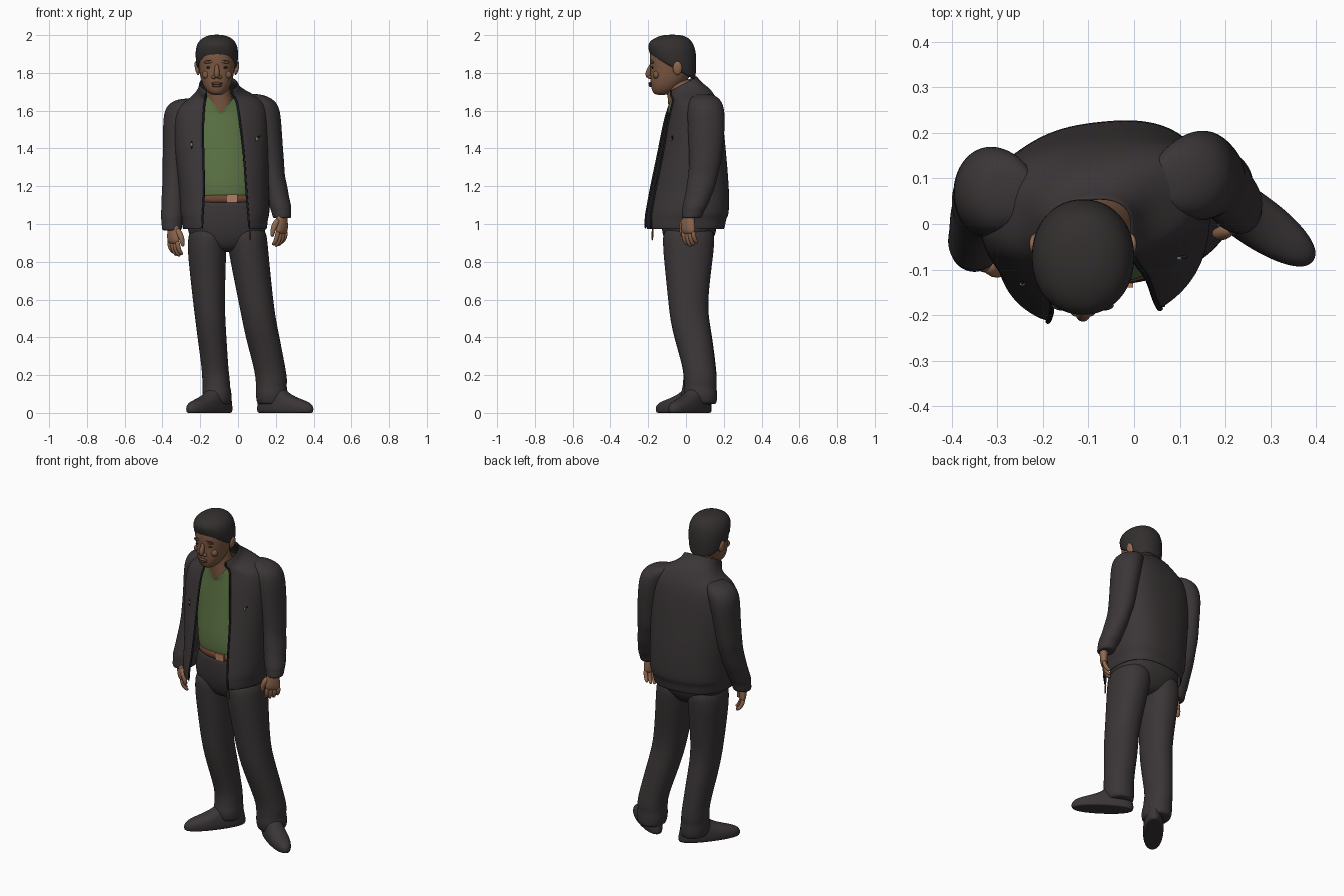
import bpy, bmesh, math
from mathutils import Vector, Matrix

def mat(name, r, g, b):
    m = bpy.data.materials.new(name)
    m.diffuse_color = (r, g, b, 1)
    return m

CLOTH = mat("dark cloth", .043, .036, .037)
HAIR = mat("dark hair", .033, .028, .028)
TRIM = mat("black trim", .012, .012, .016)
GREEN = mat("green knit", .105, .17, .058)
FACE = mat("face skin", .20, .098, .055)
HAND = mat("hand skin", .29, .145, .082)
LIP = mat("dark lip", .13, .055, .036)
BELT = mat("brown leather", .16, .06, .032)
BUCKLE = mat("copper buckle", .45, .21, .12)
METAL = mat("zip metal", .32, .29, .27)

def finish(name, bm, m, sub=0, thick=0):
    me = bpy.data.meshes.new(name)
    bm.to_mesh(me)
    bm.free()
    for p in me.polygons:
        p.use_smooth = True
    me.materials.append(m)
    ob = bpy.data.objects.new(name, me)
    bpy.context.collection.objects.link(ob)
    if thick:
        s = ob.modifiers.new("thickness", 'SOLIDIFY')
        s.thickness, s.offset = thick, -1
    if sub:
        s = ob.modifiers.new("smooth", 'SUBSURF')
        s.levels = s.render_levels = sub
    return ob

def skin_rings(bm, rings, closed=True, cap=True):
    vs = [[bm.verts.new(p) for p in r] for r in rings]
    n = len(vs[0])
    for a, b in zip(vs, vs[1:]):
        for i in range(n if closed else n - 1):
            j = (i + 1) % n
            bm.faces.new((a[i], a[j], b[j], b[i]))
    if cap and closed:
        bm.faces.new(vs[0][::-1])
        bm.faces.new(vs[-1])

def loft(name, secs, m, n=28, e=2.0, cap=True, gaps=None, shear=0, sub=2, thick=0, fn=None):
    """Stacked rings (z, cx, cy, rx, ry, tilt); gaps open the front between two x values."""
    rings = []
    for k, s in enumerate(secs):
        z, cx, cy, rx, ry = s[:5]
        tilt = s[5] if len(s) > 5 else 0
        a0, a1, cnt = 0, 2 * math.pi, n
        if gaps:
            ang = []
            for x in gaps[k]:
                q = max(-1, min(1, (x - cx) / rx))
                ang.append(math.acos(math.copysign(abs(q) ** (e / 2), q)))
            a0, a1, cnt = -ang[1], 2 * math.pi - ang[0], n - 1
        ring = []
        for i in range(n):
            a = a0 + (a1 - a0) * i / cnt
            c, d = math.cos(a), math.sin(a)
            dx = rx * math.copysign(abs(c) ** (2 / e), c)
            dy = ry * math.copysign(abs(d) ** (2 / e), d)
            p = Vector((cx + dx, cy + dy + shear * dx, z + tilt * dy))
            ring.append(fn(p, k) if fn else p)
        rings.append(ring)
    bm = bmesh.new()
    skin_rings(bm, rings, not gaps, cap)
    ob = finish(name, bm, m, sub, thick)
    return ob, rings

def tube(name, pts, rad, m, n=10, sub=1):
    pts = [Vector(p) for p in pts]
    rings = []
    for i, p in enumerate(pts):
        t = (pts[min(i + 1, len(pts) - 1)] - pts[max(i - 1, 0)]).normalized()
        u = t.cross(Vector((1, .2, 0))).normalized()
        v = t.cross(u)
        r = rad[i] if isinstance(rad, (list, tuple)) else rad
        rings.append([p + r * (u * math.cos(a) + v * math.sin(a))
                      for a in (2 * math.pi * k / n for k in range(n))])
    bm = bmesh.new()
    skin_rings(bm, rings)
    return finish(name, bm, m, sub)

def ball(name, loc, scale, m, rot=0):
    bm = bmesh.new()
    M = Matrix.Translation(loc) @ Matrix.Rotation(rot, 4, 'Y') @ Matrix.Diagonal((*scale, 1))
    bmesh.ops.create_uvsphere(bm, u_segments=20, v_segments=12, radius=1, matrix=M)
    return finish(name, bm, m)

def front_y(ob, x, z):
    bpy.context.view_layer.update()
    hit, loc, _, _ = ob.ray_cast(Vector((x, -1, z)), Vector((0, 1, 0)))
    return loc.y if hit else -.15

# Jacket body, open at the front, with collar and hem band
secs = [(.97, -.07, -.01, .224, .212), (1.03, -.07, -.005, .228, .214), (1.045, -.07, .003, .236, .220),
        (1.1, -.07, .010, .238, .215), (1.2, -.075, .020, .238, .205), (1.4, -.088, .034, .25, .172),
        (1.54, -.09, .04, .25, .152), (1.62, -.085, .045, .24, .133), (1.665, -.065, .04, .19, .115, .08),
        (1.695, -.088, .018, .135, .105, .25), (1.715, -.1, -.015, .108, .088, .45),
        (1.745, -.103, -.022, .104, .08, .5)]
gaps = [(-.19, .06), (-.188, .056), (-.187, .055), (-.183, .05), (-.178, .042), (-.185, .03), (-.185, .01),
        (-.18, 0), (-.175, -.01), (-.17, -.02), (-.168, -.03), (-.168, -.03)]
jacket, rings = loft("jacket_body", secs, CLOTH, n=44, e=2.5, gaps=gaps, shear=.1, thick=.012)
for side, idx in (("left", 0), ("right", -1)):
    tube(side + "_zip_edge", [r[idx] for r in rings], .006, TRIM, 8)
tube("zip_pull", [(.062, -.175, .985), (.063, -.178, .95), (.064, -.178, .91)], [.004, .006, .005], BELT, 8)

# Sleeves
loft("right_sleeve", [(.965, -.35, -.055, .045, .044), (.97, -.35, -.055, .054, .053), (1.02, -.349, -.045, .056, .056),
     (1.035, -.348, -.04, .062, .064), (1.09, -.345, -.018, .06, .067), (1.16, -.341, .012, .064, .074),
     (1.24, -.338, .035, .06, .078), (1.3, -.336, .05, .066, .084), (1.4, -.33, .06, .066, .09),
     (1.52, -.322, .07, .076, .1), (1.6, -.308, .072, .084, .1), (1.645, -.285, .072, .075, .08),
     (1.665, -.26, .07, .04, .04)], CLOTH)
loft("left_sleeve", [(1.03, .233, .03, .042, .045), (1.035, .233, .03, .05, .055), (1.075, .228, .04, .053, .058),
     (1.09, .224, .046, .06, .066), (1.15, .21, .065, .058, .07), (1.2, .2, .08, .062, .077),
     (1.26, .188, .09, .058, .078), (1.31, .178, .1, .068, .084), (1.4, .17, .105, .068, .09),
     (1.53, .154, .108, .076, .1), (1.62, .138, .105, .083, .098), (1.665, .11, .1, .075, .08),
     (1.69, .075, .095, .04, .04)], CLOTH)

# Chest pocket zips
for side, x, z, lean in (("right", -.245, 1.42, 0), ("left", .1, 1.45, .02)):
    y = front_y(jacket, x, z) - .003
    tube(side + "_pocket_zip", [(x - lean, y, z - .025), (x, y, z), (x + lean, y, z + .02)], .004, TRIM, 8)
    ball(side + "_pocket_pull", (x, y - .003, z), (.006, .004, .01), METAL)

# Shirt with a V neck
def vneck(p, k):
    if k >= 6 and p.y < 0:
        p.z -= (.10 if k == 7 else .06) * max(0, 1 - abs(p.x + .09) / .085)
    return p
shirt, _ = loft("shirt", [(1.14, -.07, .01, .175, .135), (1.17, -.07, .01, .18, .142), (1.25, -.075, .015, .185, .145),
     (1.38, -.08, .03, .19, .145), (1.48, -.085, .035, .19, .14), (1.57, -.085, .03, .17, .125),
     (1.64, -.088, .012, .125, .105), (1.69, -.09, -.005, .09, .092)], GREEN, n=48, e=2.2, cap=False, fn=vneck)

# Belt and buckle
belt, _ = loft("belt", [(1.112, -.065, .01, .178, .142), (1.116, -.065, .01, .181, .146), (1.152, -.065, .01, .181, .146),
     (1.156, -.065, .01, .178, .142)], BELT, e=2.2, sub=1)
bm = bmesh.new()
bmesh.ops.create_cube(bm, size=1, matrix=Matrix.Translation((-.03, front_y(belt, -.03, 1.134) - .002, 1.134))
                      @ Matrix.Diagonal((.056, .009, .042, 1)))
buckle = finish("buckle", bm, BUCKLE)
for p in buckle.data.polygons:
    p.use_smooth = False

# Trousers
loft("trouser_hips", [(.85, -.06, .01, .06, .08), (.89, -.06, .01, .15, .115), (.95, -.06, .018, .212, .145),
     (1.03, -.06, .015, .21, .15), (1.1, -.065, .01, .182, .144), (1.135, -.065, .01, .175, .138)], CLOTH, e=2.4)
loft("right_trouser_leg", [(.045, -.108, .07, .062, .075), (.05, -.109, .068, .074, .09), (.1, -.112, .066, .079, .096),
     (.135, -.114, .07, .072, .088), (.17, -.116, .074, .074, .09), (.22, -.12, .076, .07, .086),
     (.4, -.138, .038, .077, .102), (.5, -.147, .018, .08, .103), (.6, -.155, .01, .085, .105), (.8, -.163, .012, .099, .128),
     (.9, -.165, .014, .104, .138), (1.0, -.155, .014, .1, .135)], CLOTH, e=2.15)
loft("left_trouser_leg", [(.045, .175, .08, .064, .07), (.05, .178, .08, .078, .084), (.1, .18, .076, .088, .09),
     (.135, .176, .076, .08, .085), (.17, .177, .077, .084, .088), (.22, .172, .074, .083, .085),
     (.4, .13, .038, .09, .1), (.5, .11, .018, .09, .103), (.6, .093, .01, .093, .105), (.8, .063, .012, .103, .128),
     (.9, .05, .014, .107, .138), (1.0, .04, .014, .106, .135)], CLOTH, e=2.15)

# Shoes
for side, x, y, yaw, L in (("right", -.152, -.012, -38, 1.03), ("left", .25, .02, 55, 1)):
    shoe, _ = loft(side + "_shoe", [(0, 0, 0, .04, .155), (0, 0, 0, .05, .172), (.012, 0, 0, .054, .177), (.03, 0, 0, .056, .177),
        (.055, 0, .006, .054, .166), (.078, 0, .045, .05, .122), (.105, 0, .075, .047, .088),
        (.15, 0, .095, .04, .06)], CLOTH, e=2.2)
    shoe.matrix_world = (Matrix.Translation((x, y, 0)) @ Matrix.Rotation(math.radians(yaw), 4, 'Z')
                         @ Matrix.Diagonal((1.05, L, 1, 1)))

# Hands: palm, four curled fingers and a thumb
for side, s, loc, yaw in (("right", 1, (-.343, -.07, .998), 40), ("left", -1, (.232, .012, 1.05), -40)):
    M = Matrix.Translation(loc) @ Matrix.Rotation(math.radians(yaw), 4, 'Z')
    parts = [loft(side + "_palm", [(-.105, .004 * s, 0, .013, .038), (-.09, 0, 0, .02, .045), (-.055, 0, -.002, .024, .045),
                  (-.02, 0, 0, .025, .038), (.03, 0, .005, .028, .032)], HAND, n=16, sub=1)[0]]
    for i in range(4):
        y, k = -.034 + .0225 * i, (.95, 1.06, 1, .82)[i]
        parts.append(tube(f"{side}_finger_{i + 1}", [(0, y, -.085), (.004 * s, y, -.09 - .03 * k),
            (.019 * s, y, -.09 - .062 * k), (.038 * s, y, -.09 - .075 * k)], [.0125, .013, .0115, .008], HAND))
    parts.append(tube(side + "_thumb", [(0, -.025, -.02), (.008 * s, -.05, -.055), (.016 * s, -.058, -.09),
                      (.02 * s, -.056, -.12)], [.016, .018, .014, .009], HAND))
    for p in parts:
        p.matrix_world = M

# Neck and chest
loft("neck", [(1.5, -.09, .02, .12, .095), (1.58, -.09, .01, .1, .1), (1.64, -.095, -.01, .078, .085),
     (1.7, -.105, -.03, .062, .07), (1.78, -.11, -.04, .06, .07)], FACE)

# Head
CX = -.112
head, _ = loft("head", [(1.683, CX, -.13, .022, .022), (1.69, CX, -.127, .04, .045), (1.71, CX, -.115, .06, .066),
     (1.74, CX, -.1, .076, .088), (1.78, CX, -.083, .088, .106), (1.82, CX, -.075, .094, .113),
     (1.86, CX, -.073, .1, .12), (1.91, CX, -.072, .1, .12), (1.95, CX, -.072, .085, .1), (1.97, CX, -.07, .04, .05)],
     FACE, e=2.2)
loft("hair", [(1.825, CX, -.07, .098, .112, -.55), (1.832, CX, -.071, .107, .121, -.55), (1.875, CX, -.072, .113, .127, -.4),
     (1.92, CX, -.073, .114, .129, -.2), (1.96, CX, -.073, .103, .117, -.08), (1.988, CX, -.073, .075, .088),
     (2.003, CX, -.073, .03, .04)], HAIR, e=2.1)

# Facial features
tube("nose", [(CX, -.18, 1.85), (CX, -.192, 1.825), (CX, -.202, 1.795), (CX, -.196, 1.772)], [.009, .012, .018, .014], FACE)
for z, w in ((1.744, .03), (1.732, .026)):
    ball("lip", (CX, front_y(head, CX, z) - .001, z), (w, .012, .0075), LIP)
ball("chin", (CX, -.157, 1.703), (.026, .016, .017), FACE)
for side, s in (("right", -1), ("left", 1)):
    ball(side + "_nostril", (CX + .016 * s, -.19, 1.778), (.012, .013, .01), FACE)
    x = CX + .041 * s
    ball(side + "_eye", (x, front_y(head, x, 1.829) + .003, 1.829), (.015, .006, .006), TRIM)
    ball(side + "_brow", (x, front_y(head, x, 1.858) + .004, 1.858), (.027, .012, .008), FACE, .12 * s)
    ball(side + "_eyebrow", (x, front_y(head, x, 1.861) + .002, 1.863), (.024, .009, .004), HAIR, .12 * s)
    ball(side + "_cheek", (CX + .055 * s, front_y(head, CX + .055 * s, 1.79) + .012, 1.79), (.024, .018, .022), FACE)
    ball(side + "_ear", (CX + .105 * s, -.045, 1.825), (.011, .024, .037), HAND, .2 * s)
